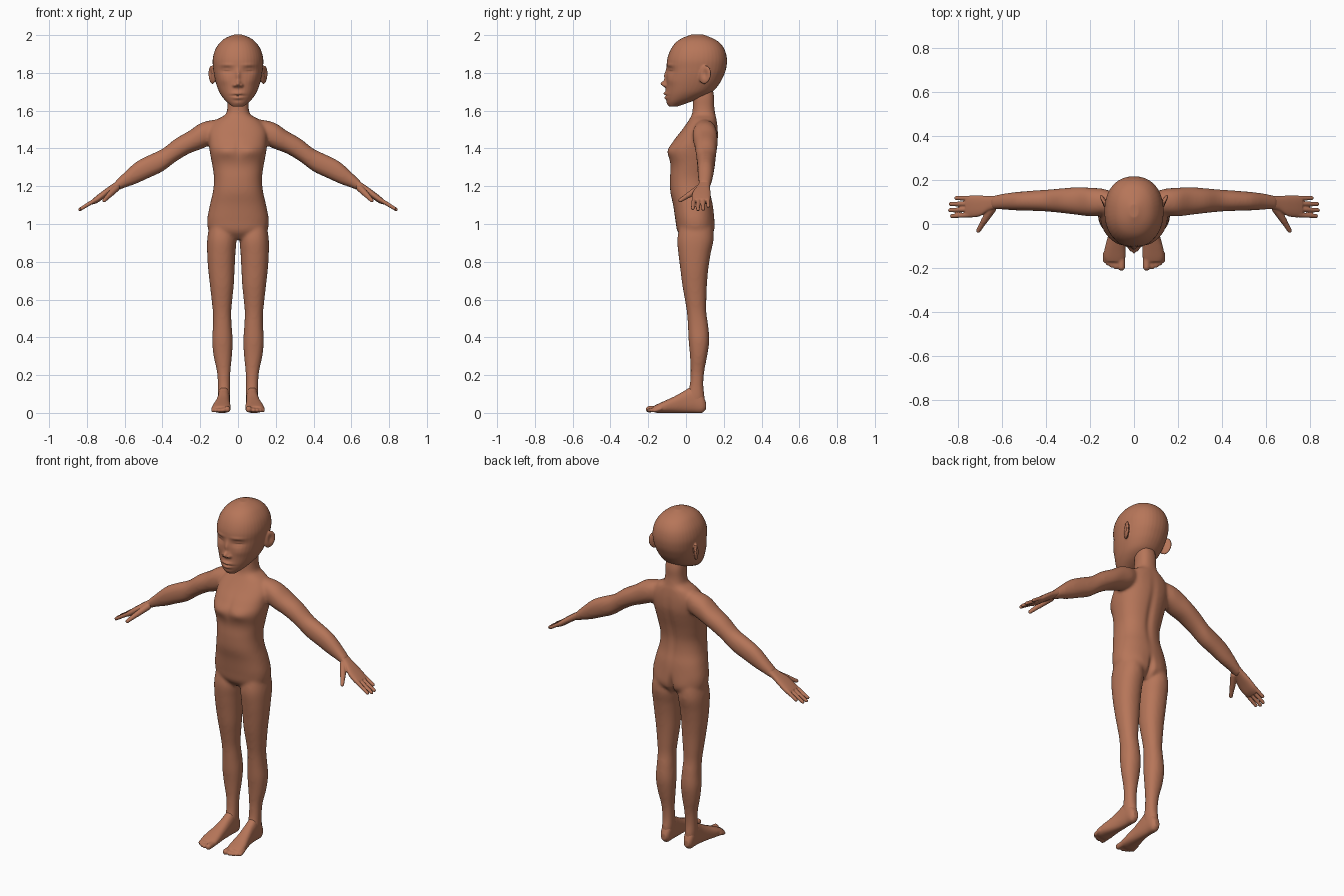
import bpy, bmesh, math
from mathutils import Vector, Matrix

skin = bpy.data.materials.new("brown_skin")
skin.diffuse_color = (0.47, 0.18, 0.10, 1)


def spline(rows, steps=5):
    """Catmull-Rom interpolation of the section table."""
    out = []
    for i in range(len(rows) - 1):
        p0, p1 = rows[max(i - 1, 0)], rows[i]
        p2, p3 = rows[i + 1], rows[min(i + 2, len(rows) - 1)]
        for s in range(steps):
            t = s / steps
            out.append([0.5 * (2 * b + (c - a) * t + (2 * a - 5 * b + 4 * c - d) * t * t
                               + (3 * b - a - 3 * c + d) * t ** 3)
                        for a, b, c, d in zip(p0, p1, p2, p3)])
    return out + [list(rows[-1])]


def loft(bm, axis, rows, sides=(1, -1), power=2.2, n=40):
    """Rows are (position on axis, min and max on each of the other two axes)."""
    u, v = [k for k in range(3) if k != axis]
    for side in sides:
        rings = []
        for t, u0, u1, v0, v1 in spline(rows):
            ring = []
            for k in range(n):
                a = 2 * math.pi * k / n
                c, s = math.cos(a), math.sin(a)
                p = [0, 0, 0]
                p[axis] = t
                p[u] = (u0 + u1) / 2 + (u1 - u0) / 2 * math.copysign(abs(c) ** (2 / power), c)
                p[v] = (v0 + v1) / 2 + (v1 - v0) / 2 * math.copysign(abs(s) ** (2 / power), s)
                ring.append(bm.verts.new((p[0] * side, p[1], p[2])))
            rings.append(ring)
        for a, b in zip(rings, rings[1:]):
            for k in range(n):
                bm.faces.new((a[k], a[(k + 1) % n], b[(k + 1) % n], b[k]))
        bm.faces.new(rings[0][::-1])
        bm.faces.new(rings[-1])


def sym(rows):
    return [(t, -w, w, a, b) for t, w, a, b in rows]


def capsule(bm, a, b, ra, rb):
    """Tapered rounded rod, on both sides of the body."""
    for side in (1, -1):
        p, q = (Vector((c[0] * side, c[1], c[2])) for c in (a, b))
        turn = (q - p).to_track_quat('Z', 'Y').to_matrix().to_4x4()
        bmesh.ops.create_cone(bm, cap_ends=True, segments=20, radius1=ra, radius2=rb,
                              depth=(q - p).length,
                              matrix=Matrix.Translation((p + q) / 2) @ turn)
        for c, r in ((p, ra), (q, rb)):
            bmesh.ops.create_uvsphere(bm, u_segments=20, v_segments=12, radius=r,
                                      matrix=Matrix.Translation(c))


def finish(name, bm, voxel, smooth):
    """Fuse the overlapping forms into one smooth skin."""
    bmesh.ops.recalc_face_normals(bm, faces=bm.faces[:])
    me = bpy.data.meshes.new(name)
    bm.to_mesh(me)
    bm.free()
    ob = bpy.data.objects.new(name, me)
    bpy.context.collection.objects.link(ob)
    bpy.context.view_layer.objects.active = ob
    ob.select_set(True)
    r = ob.modifiers.new("fuse", 'REMESH')
    r.mode, r.voxel_size = 'VOXEL', voxel
    s = ob.modifiers.new("soften", 'SMOOTH')
    s.factor, s.iterations = 0.5, smooth
    for m in ("fuse", "soften"):
        bpy.ops.object.modifier_apply(modifier=m)
    ob.data.materials.clear()
    ob.data.materials.append(skin)
    ob.data.polygons.foreach_set("use_smooth", [True] * len(ob.data.polygons))
    ob.data.update()
    return ob


def sculpt(ob, facing, bumps):
    """Soft bumps (x, z, size x, size z, height) on the front (-1) or back (1)."""
    normals = [v.normal.y for v in ob.data.vertices]
    for v, ny in zip(ob.data.vertices, normals):
        w = min(1, max(0, ny * facing * 2.5))
        if w:
            x, z = abs(v.co.x), v.co.z
            v.co.y += facing * w * sum(
                h * math.exp(-((x - bx) / sx) ** 2 - ((z - bz) / sz) ** 2)
                for bx, bz, sx, sz, h in bumps)
    ob.data.update()


# Torso with neck, arms and legs
bm = bmesh.new()
loft(bm, 2, sym([
    (0.92, 0.10, -0.01, 0.11), (0.96, 0.152, -0.045, 0.145), (1.02, 0.163, -0.056, 0.15),
    (1.10, 0.149, -0.068, 0.143), (1.17, 0.133, -0.083, 0.129), (1.24, 0.127, -0.085, 0.126),
    (1.31, 0.136, -0.082, 0.138), (1.385, 0.15, -0.095, 0.158), (1.44, 0.155, -0.067, 0.169),
    (1.50, 0.152, -0.02, 0.169), (1.55, 0.115, 0.015, 0.163), (1.58, 0.066, 0.031, 0.156),
    (1.62, 0.056, 0.036, 0.15), (1.67, 0.055, 0.036, 0.15), (1.72, 0.05, 0.04, 0.14)]),
    sides=(1,), power=2.35)
loft(bm, 0, [
    (0.08, 0.05, 0.14, 1.44, 1.555), (0.14, 0.04, 0.16, 1.42, 1.55),
    (0.20, 0.035, 0.165, 1.395, 1.533), (0.26, 0.042, 0.168, 1.372, 1.492),
    (0.33, 0.05, 0.162, 1.33, 1.452), (0.40, 0.057, 0.156, 1.278, 1.398),
    (0.47, 0.06, 0.151, 1.245, 1.365), (0.54, 0.062, 0.145, 1.213, 1.328),
    (0.60, 0.066, 0.137, 1.192, 1.274), (0.65, 0.066, 0.126, 1.172, 1.226)])
loft(bm, 2, [
    (1.00, 0.03, 0.15, -0.03, 0.13), (0.92, 0.010, 0.163, -0.046, 0.145),
    (0.84, 0.014, 0.163, -0.04, 0.13), (0.76, 0.018, 0.158, -0.03, 0.118),
    (0.68, 0.022, 0.149, -0.02, 0.111), (0.60, 0.03, 0.14, -0.006, 0.108),
    (0.53, 0.036, 0.133, 0.005, 0.108), (0.46, 0.033, 0.133, 0.010, 0.118),
    (0.38, 0.028, 0.137, 0.014, 0.123), (0.30, 0.032, 0.129, 0.021, 0.112),
    (0.22, 0.04, 0.112, 0.024, 0.097), (0.15, 0.042, 0.107, 0.02, 0.092),
    (0.09, 0.042, 0.107, 0.005, 0.098), (0.04, 0.047, 0.103, 0.0, 0.098)])
body = finish("body", bm, 0.008, 10)
sculpt(body, 1, [(0, 0.96, 0.014, 0.055, -0.022), (0.075, 0.98, 0.05, 0.05, 0.006),
                 (0, 1.30, 0.02, 0.16, -0.009)])
sculpt(body, -1, [(0.065, 1.385, 0.045, 0.03, 0.008), (0, 1.40, 0.015, 0.06, -0.004)])

# Head with ears
bm = bmesh.new()
loft(bm, 2, sym([
    (1.622, 0.03, -0.09, -0.045), (1.645, 0.058, -0.1, 0.02), (1.67, 0.081, -0.103, 0.085),
    (1.70, 0.1, -0.105, 0.14), (1.74, 0.115, -0.105, 0.175), (1.78, 0.125, -0.104, 0.197),
    (1.82, 0.131, -0.102, 0.212), (1.87, 0.134, -0.1, 0.217), (1.92, 0.122, -0.083, 0.206),
    (1.96, 0.096, -0.055, 0.178), (1.985, 0.065, -0.018, 0.137), (2.003, 0.02, 0.03, 0.09)]),
    sides=(1,), power=2.2)
for side in (1, -1):
    bmesh.ops.create_uvsphere(
        bm, u_segments=24, v_segments=16, radius=1,
        matrix=Matrix.Translation((0.137 * side, 0.10, 1.79))
        @ Matrix.Rotation(math.radians(-27 * side), 4, 'Z')
        @ Matrix.Rotation(math.radians(-12), 4, 'X')
        @ Matrix.Diagonal((0.012, 0.036, 0.05, 1)))
head = finish("head", bm, 0.0045, 5)
# Hollow of each ear
for v in head.data.vertices:
    if abs(v.co.x) > 0.125 and v.normal.x * v.co.x > 0:
        d = 0.010 * math.exp(-((v.co.y - 0.10) / 0.014) ** 2 - ((v.co.z - 1.795) / 0.024) ** 2)
        v.co.x -= math.copysign(d, v.co.x)
# Nose, eyes, brows, cheeks, lips and chin
sculpt(head, -1, [
    (0, 1.785, 0.013, 0.032, 0.012), (0, 1.742, 0.015, 0.016, 0.028),
    (0.019, 1.734, 0.009, 0.009, 0.014), (0.06, 1.812, 0.03, 0.017, -0.013),
    (0.06, 1.812, 0.02, 0.010, 0.008), (0.06, 1.809, 0.019, 0.004, -0.006),
    (0.058, 1.842, 0.035, 0.009, 0.004), (0.075, 1.76, 0.03, 0.022, 0.004),
    (0, 1.683, 0.042, 0.022, 0.009), (0, 1.692, 0.026, 0.006, 0.008),
    (0, 1.666, 0.024, 0.007, 0.007), (0, 1.679, 0.034, 0.004, -0.007),
    (0, 1.64, 0.025, 0.012, 0.004)])

# Hands: palm, four fingers and thumb
bm = bmesh.new()
loft(bm, 0, [
    (0.61, 0.072, 0.13, 1.20, 1.25), (0.66, 0.06, 0.127, 1.17, 1.215),
    (0.70, 0.036, 0.13, 1.143, 1.187), (0.74, 0.03, 0.13, 1.115, 1.157),
    (0.768, 0.033, 0.126, 1.103, 1.134)], power=2.5)
for y0, y1, tip in ((0.117, 0.118, 0.808), (0.092, 0.091, 0.834),
                    (0.067, 0.063, 0.837), (0.042, 0.036, 0.828)):
    capsule(bm, (0.745, y0, 1.134), (tip, y1, 1.134 - 0.62 * (tip - 0.745)), 0.0115, 0.0095)
capsule(bm, (0.645, 0.07, 1.19), (0.683, 0.012, 1.152), 0.019, 0.015)
capsule(bm, (0.683, 0.012, 1.152), (0.708, -0.03, 1.125), 0.014, 0.0105)
finish("hands", bm, 0.0035, 4)

# Feet: sole and instep, with five toes
bm = bmesh.new()
loft(bm, 1, [
    (0.106, 0.06, 0.09, 0.02, 0.055), (0.085, 0.047, 0.103, 0.0, 0.10),
    (0.04, 0.044, 0.106, 0.0, 0.14), (-0.01, 0.043, 0.11, 0.0, 0.116),
    (-0.06, 0.042, 0.12, 0.0, 0.088), (-0.11, 0.039, 0.133, 0.0, 0.065),
    (-0.15, 0.039, 0.137, 0.0, 0.047), (-0.172, 0.046, 0.128, 0.004, 0.036)], power=2.4)
for x, tip, r in ((0.057, -0.196, 0.017), (0.083, -0.195, 0.0115), (0.101, -0.189, 0.011),
                  (0.118, -0.18, 0.0105), (0.132, -0.167, 0.010)):
    capsule(bm, (x, -0.135, 0.022), (x, tip, r + 0.002), r, r)
finish("feet", bm, 0.005, 4)
